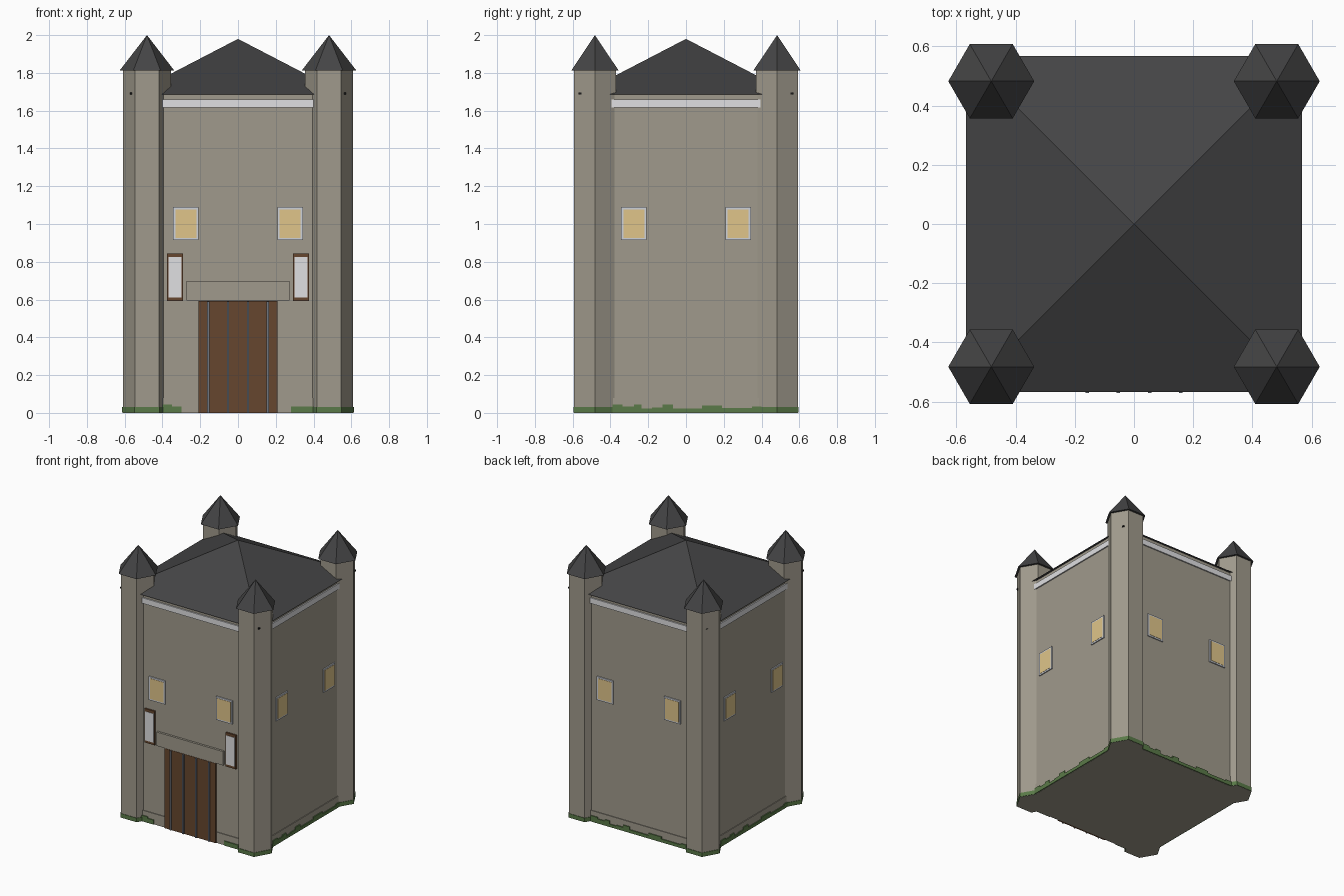
import bpy, bmesh, math
from mathutils import Matrix

if "Cube" in bpy.data.objects:
    bpy.data.objects.remove(bpy.data.objects["Cube"])


def material(name, rgb):
    lin = [((c / 255 + 0.055) / 1.055) ** 2.4 for c in rgb]
    m = bpy.data.materials.new(name)
    m.diffuse_color = (*lin, 1)
    m.use_nodes = True
    m.node_tree.nodes["Principled BSDF"].inputs["Base Color"].default_value = m.diffuse_color
    return m


STONE = material("stone", (160, 154, 140))
SLATE = material("dark slate", (68, 68, 69))
WOOD = material("brown wood", (102, 70, 46))
TRIM = material("pale trim", (224, 224, 226))
FRAME = material("window frame", (206, 210, 218))
GLASS = material("warm glass", (224, 197, 138))
IRON = material("iron", (112, 118, 128))
MOSS = material("moss", (90, 122, 72))
BLACK = material("black", (25, 25, 25))


def finish(name, bm, mat):
    bmesh.ops.recalc_face_normals(bm, faces=bm.faces)
    me = bpy.data.meshes.new(name)
    bm.to_mesh(me)
    bm.free()
    me.materials.append(mat)
    ob = bpy.data.objects.new(name, me)
    bpy.context.collection.objects.link(ob)
    return ob


def box(name, mat, x, y, z, side=0):
    """Box from (min, max) ranges, turned about z by side * 90 degrees."""
    bm = bmesh.new()
    bmesh.ops.create_cube(bm, size=1)
    for v in bm.verts:
        v.co = [r[0] + (c + 0.5) * (r[1] - r[0]) for c, r in zip(v.co, (x, y, z))]
    bm.transform(Matrix.Rotation(side * math.pi / 2, 4, "Z"))
    return finish(name, bm, mat)


def prism(name, mat, sides, r, z0, z1, cx=0, cy=0, turn=0, pointed=False):
    """Regular prism or pyramid with a corner at angle `turn`."""
    bm = bmesh.new()
    ring = [(cx + r * math.cos(turn + i * math.tau / sides),
             cy + r * math.sin(turn + i * math.tau / sides)) for i in range(sides)]
    low = [bm.verts.new((x, y, z0)) for x, y in ring]
    bm.faces.new(low)
    if pointed:
        tip = bm.verts.new((cx, cy, z1))
        for i in range(sides):
            bm.faces.new((low[i], low[(i + 1) % sides], tip))
    else:
        top = [bm.verts.new((x, y, z1)) for x, y in ring]
        bm.faces.new(top)
        for i in range(sides):
            j = (i + 1) % sides
            bm.faces.new((low[i], low[j], top[j], top[i]))
    return finish(name, bm, mat)


# Main keep: body, plinth, cornice and hipped roof
W = 0.55
box("keep_body", STONE, (-W, W), (-W, W), (0, 1.685))
P = W + 0.005
box("plinth", STONE, (-P, P), (-P, P), (0, 0.08))
C = W + 0.009
box("cornice", TRIM, (-C, C), (-C, C), (1.618, 1.659))
prism("keep_roof", SLATE, 4, 0.568 * math.sqrt(2), 1.685, 1.98,
      turn=math.pi / 4, pointed=True)

# Corner towers with hexagonal caps, moss skirts and tiny slits
T = 0.482
for sx in (-1, 1):
    for sy in (-1, 1):
        cx, cy = sx * T, sy * T
        prism("tower_shaft", STONE, 6, 0.128, 0, 1.815, cx, cy)
        prism("tower_cap", SLATE, 6, 0.145, 1.812, 2.0, cx, cy, pointed=True)
        prism("tower_moss", MOSS, 6, 0.132, 0.001, 0.031, cx, cy)
        if (sx, sy) != (-1, 1):
            bx, by = sx * 0.565, sy * 0.561
            box("tower_slit", BLACK, (bx - 0.007, bx + 0.007),
                (by - 0.007, by + 0.007), (1.685, 1.695))

# Windows on all four sides
for side in range(4):
    for s in (-1, 1):
        c = s * 0.276
        box("window_frame", FRAME, (c - 0.067, c + 0.067), (-W - 0.008, -W + 0.01),
            (0.915, 1.089), side)
        box("window_pane", GLASS, (c - 0.056, c + 0.056), (-W - 0.010, -W),
            (0.926, 1.078), side)

# Moss patches along the wall foot: (start, end, height)
front_moss = [(-0.40, -0.35, 0.045), (-0.35, -0.30, 0.034), (0.28, 0.40, 0.034)]
wall_moss = [(-0.39, -0.335, 0.045), (-0.335, -0.275, 0.034), (-0.275, -0.235, 0.045),
             (-0.235, -0.18, 0.022), (-0.18, -0.125, 0.028), (-0.125, -0.07, 0.045),
             (-0.07, 0.085, 0.024), (0.085, 0.19, 0.04), (0.19, 0.35, 0.025),
             (0.35, 0.40, 0.034)]
for side in range(4):
    for a, b, h in (front_moss if side == 0 else wall_moss):
        box("wall_moss", MOSS, (a, b), (-W - 0.012, -W), (0.001, h), side)

# Gate with iron straps and stone lintel
box("gate", WOOD, (-0.21, 0.21), (-W - 0.013, -W), (0, 0.592))
for x in (-0.158, -0.053, 0.053, 0.158):
    box("gate_strap", IRON, (x - 0.006, x + 0.006), (-W - 0.021, -W), (0, 0.59))
box("gate_lintel", STONE, (-0.273, 0.273), (-W - 0.016, -W), (0.595, 0.698))

# Hanging boards beside the gate
for s in (-1, 1):
    c = s * 0.333
    box("banner_board", WOOD, (c - 0.042, c + 0.042), (-W - 0.012, -W), (0.592, 0.844))
    box("banner_cloth", TRIM, (c - 0.035, c + 0.035), (-W - 0.015, -W), (0.61, 0.825))
